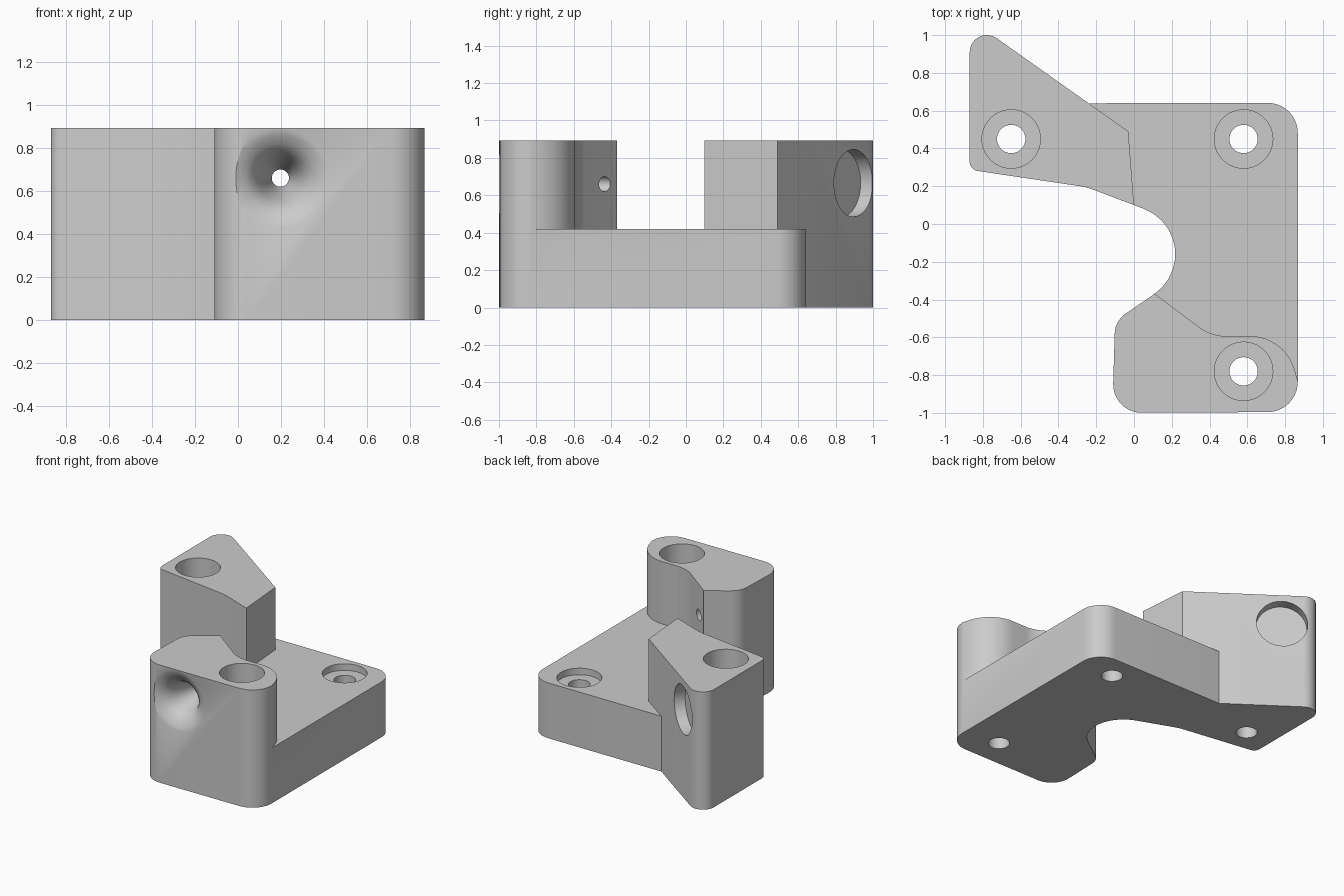
import bpy, bmesh, math
from mathutils import Vector, Matrix

cube = bpy.data.objects.get("Cube")
if cube:
    bpy.data.objects.remove(cube, do_unlink=True)

PLATE_TOP, TOWER_TOP = 0.42, 0.893
BORE_FLOOR = 0.37

grey = bpy.data.materials.new("plain grey")
grey.use_nodes = True
grey.diffuse_color = (0.6, 0.6, 0.6, 1)
grey.node_tree.nodes["Principled BSDF"].inputs["Base Color"].default_value = (0.6, 0.6, 0.6, 1)


def rounded(corners, steps=10):
    """Turn (x, y, radius) corners into an outline with filleted corners."""
    out = []
    for i, (x, y, r) in enumerate(corners):
        p = Vector((x, y))
        if r == 0:
            out.append(p)
            continue
        a = (Vector(corners[i - 1][:2]) - p).normalized()
        b = (Vector(corners[(i + 1) % len(corners)][:2]) - p).normalized()
        half = a.angle(b) / 2
        centre = p + (a + b).normalized() * r / math.sin(half)
        start = p + a * r / math.tan(half) - centre
        end = p + b * r / math.tan(half) - centre
        sweep = start.angle(end)
        for k in range(steps + 1):
            t = k / steps
            out.append(centre + (start * math.sin((1 - t) * sweep)
                                 + end * math.sin(t * sweep)) / math.sin(sweep))
    return out


def finish(name, bm):
    bmesh.ops.recalc_face_normals(bm, faces=bm.faces)
    mesh = bpy.data.meshes.new(name)
    bm.to_mesh(mesh)
    bm.free()
    mesh.materials.append(grey)
    obj = bpy.data.objects.new(name, mesh)
    bpy.context.collection.objects.link(obj)
    return obj


def prism(name, outline, z0, z1):
    bm = bmesh.new()
    face = bm.faces.new([bm.verts.new((p.x, p.y, z0)) for p in outline])
    top = bmesh.ops.extrude_face_region(bm, geom=[face])["geom"]
    bmesh.ops.translate(bm, vec=(0, 0, z1 - z0),
                        verts=[v for v in top if isinstance(v, bmesh.types.BMVert)])
    return finish(name, bm)


def lathe(name, profile, origin, axis, sides=40):
    """Closed solid of revolution from (radius, distance along axis) pairs."""
    bm = bmesh.new()
    rings = [[bm.verts.new((r * math.cos(math.tau * k / sides),
                            r * math.sin(math.tau * k / sides), h))
              for k in range(sides)] for r, h in profile]
    for low, high in zip(rings, rings[1:]):
        for k in range(sides):
            n = (k + 1) % sides
            bm.faces.new((low[k], low[n], high[n], high[k]))
    bm.faces.new(rings[0])
    bm.faces.new(rings[-1])
    turn = Vector(axis).to_track_quat('Z', 'Y').to_matrix().to_4x4()
    bm.transform(Matrix.Translation(origin) @ turn)
    return finish(name, bm)


# Full-height body with the overall footprint
body = prism("bracket_body", rounded([
    (-0.87, 0.287, 0.05), (-0.25, 0.195, 0.4), (0.511, -0.094, 0.256),
    (-0.1, -0.513, 0.13), (-0.115, -1.0, 0.15), (0.867, -0.995, 0.16),
    (0.867, 0.642, 0.16), (-0.24, 0.639, 0), (-0.87, 1.085, 0.091)]), 0, TOWER_TOP)

# Open space above the base plate, leaving the two towers
cutters = [prism("channel_cutter", rounded([
    (-0.03, 0.49, 0), (0.0, 0.1, 0), (0.02, -0.15, 0), (0.11, -0.37, 0),
    (0.41, -0.595, 0.25), (0.8, -0.59, 0.25), (0.867, -0.83, 0),
    (1.2, -0.83, 0), (1.2, 0.9, 0), (-0.24, 0.9, 0), (-0.24, 0.639, 0)]),
    PLATE_TOP, 1.2)]

# Counterbored screw holes
for x, y in ((-0.65, 0.45), (0.58, 0.45), (0.58, -0.78)):
    cutters.append(lathe("screw_hole_cutter",
                         [(0.075, -0.1), (0.075, BORE_FLOOR), (0.155, BORE_FLOOR), (0.155, 1.1)],
                         (x, y, 0), (0, 0, 1)))

# Shallow round pocket in the slanted back face
cutters.append(lathe("pocket_cutter", [(0.18, -0.08), (0.18, 0.2)],
                     (-0.602, 0.895, 0.665), (0.578, 0.816, 0)))

# Flared funnel in the front leading to a small through hole
cutters.append(lathe("funnel_cutter",
                     [(0.3, -0.1), (0.24, -0.003), (0.2, 0.012), (0.16, 0.035), (0.13, 0.065),
                      (0.105, 0.11), (0.085, 0.17), (0.04, 0.3), (0.04, 0.75)],
                     (0.197, -1.0, 0.66), (0, 1, 0)))

bpy.context.view_layer.objects.active = body
body.select_set(True)
for cutter in cutters:
    cutter.hide_render = True
    cut = body.modifiers.new("cut", 'BOOLEAN')
    cut.operation = 'DIFFERENCE'
    cut.solver = 'EXACT'
    cut.object = cutter
    bpy.ops.object.modifier_apply(modifier=cut.name)
    bpy.data.objects.remove(cutter, do_unlink=True)

bpy.ops.object.shade_smooth_by_angle(angle=math.radians(30))
